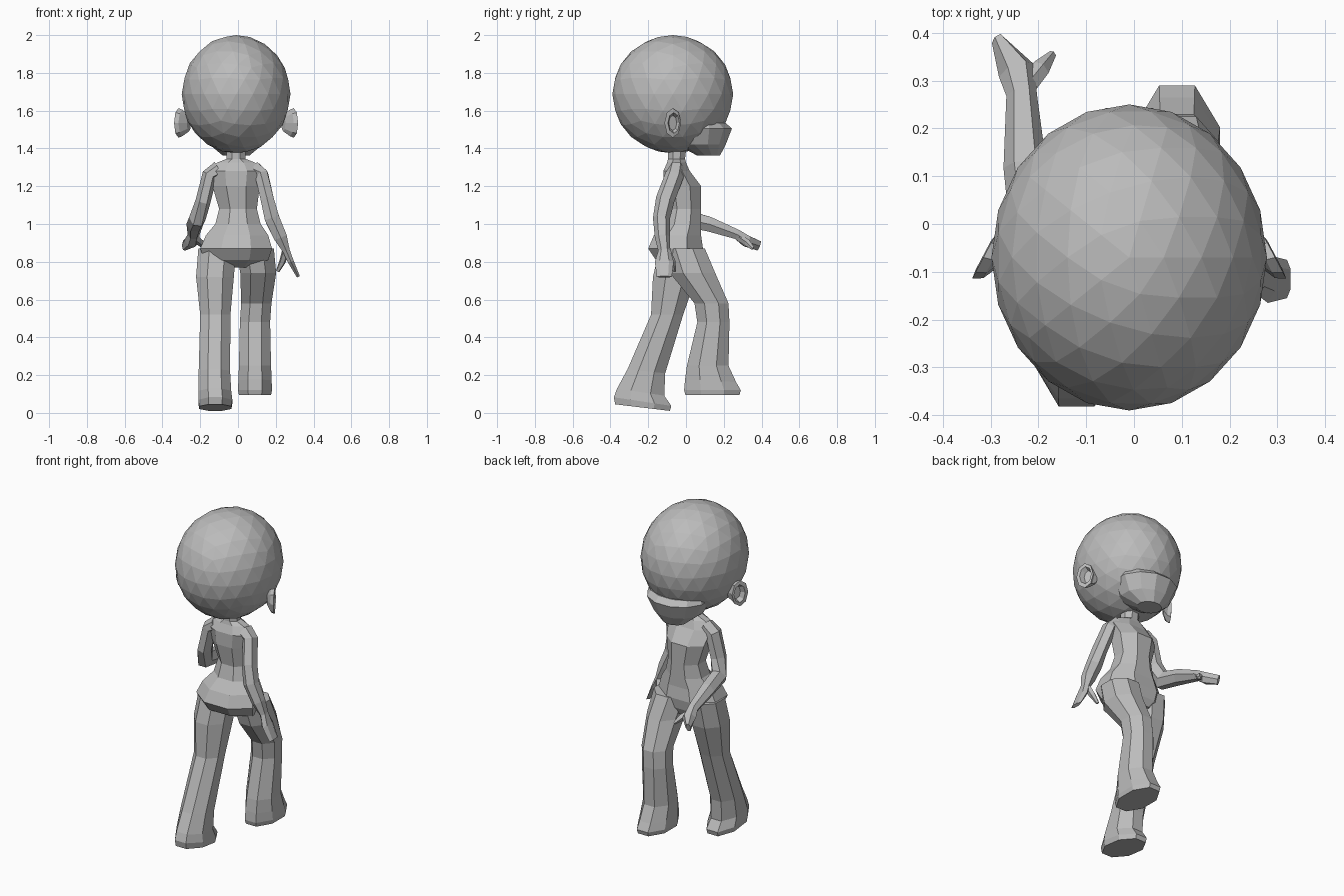
import bpy, bmesh, math
from mathutils import Vector

grey = bpy.data.materials.new("plain grey")
grey.diffuse_color = (0.5, 0.5, 0.5, 1)


def finish(name, bm):
    bmesh.ops.recalc_face_normals(bm, faces=bm.faces)
    me = bpy.data.meshes.new(name)
    bm.to_mesh(me)
    bm.free()
    me.materials.append(grey)
    ob = bpy.data.objects.new(name, me)
    bpy.context.collection.objects.link(ob)
    return ob


def skin(name, rings):
    """Join equal rings of points into one closed faceted body."""
    bm = bmesh.new()
    vs = [[bm.verts.new(p) for p in r] for r in rings]
    n = len(vs[0])
    for a, b in zip(vs, vs[1:]):
        for i in range(n):
            j = (i + 1) % n
            bm.faces.new((a[i], a[j], b[j], b[i]))
    bm.faces.new(vs[0][::-1])
    bm.faces.new(vs[-1])
    return finish(name, bm)


def stack(name, levels, n=8):
    """Level rings: z, centre x, centre y, radius x, radius y, slope along y."""
    k = 1 / math.cos(math.pi / n)
    rings = []
    for z, cx, cy, rx, ry, s in levels:
        ring = []
        for i in range(n):
            t = math.tau * (i + 0.5) / n
            dy = ry * k * math.sin(t)
            ring.append((cx + rx * k * math.cos(t), cy + dy, z + s * dy))
        rings.append(ring)
    return skin(name, rings)


def tube(name, path, ref, n=6):
    """Rings square to a path: x, y, z, half width along ref, half depth."""
    pts = [Vector(p[:3]) for p in path]
    rings = []
    for i, p in enumerate(path):
        d = (pts[min(i + 1, len(pts) - 1)] - pts[max(i - 1, 0)]).normalized()
        u = Vector(ref)
        u = (u - d * u.dot(d)).normalized()
        v = d.cross(u)
        rings.append([pts[i] + u * p[3] * math.cos(math.tau * j / n)
                      + v * p[4] * math.sin(math.tau * j / n) for j in range(n)])
    return skin(name, rings)


# Head: faceted ball
bm = bmesh.new()
bmesh.ops.create_icosphere(bm, subdivisions=3, radius=1)
bmesh.ops.scale(bm, vec=(0.288, 0.32, 0.313), verts=bm.verts)
bmesh.ops.translate(bm, vec=(-0.01, -0.07, 1.687), verts=bm.verts)
finish("head", bm)

# Lower face that juts out in front
stack("jaw", [(1.362, -.01, .12, .07, .06, 0), (1.42, -.01, .08, .14, .13, 0),
              (1.505, -.01, .08, .18, .163, 0), (1.535, -.01, .08, .17, .13, 0)], 12)

# Torso with hips, waist, shoulders and neck
stack("torso", [(.77, -.01, -.01, .10, .07, 0), (.81, -.01, -.04, .17, .12, 0),
                (.87, -.01, -.055, .19, .145, 0), (.94, -.005, -.045, .165, .125, 0),
                (1.0, 0, -.02, .12, .10, 0), (1.08, 0, -.01, .10, .09, 0),
                (1.2, -.01, -.02, .125, .10, 0), (1.28, -.01, -.05, .14, .07, 0),
                (1.325, -.01, -.05, .10, .05, 0), (1.345, -.01, -.05, .05, .045, 0),
                (1.43, -.01, -.045, .05, .05, 0)])

# Trailing leg and foot
stack("left_leg", [(.87, -.11, -.03, .10, .11, 0), (.72, -.122, -.06, .10, .115, 0),
                   (.52, -.12, -.10, .08, .085, 0), (.22, -.125, -.21, .083, .10, -.1),
                   (.11, -.122, -.24, .086, .125, -.15), (.06, -.12, -.23, .09, .152, -.15),
                   (.028, -.12, -.23, .085, .145, -.12)])

# Leading leg and foot
stack("right_leg", [(.87, .09, -.01, .10, .11, 0), (.74, .107, .035, .095, .12, 0),
                    (.58, .097, .135, .08, .09, 0), (.48, .09, .145, .08, .085, 0),
                    (.25, .09, .115, .085, .11, 0), (.17, .09, .13, .088, .135, -.05),
                    (.12, .09, .14, .09, .15, 0), (.095, .09, .14, .085, .143, 0)])

# Arm reaching forward, with fingers and thumb
tube("left_arm", [(-.10, -.05, 1.29, .045, .05), (-.15, -.05, 1.26, .04, .055),
                  (-.185, -.05, 1.12, .04, .055), (-.215, -.01, 1.03, .045, .055),
                  (-.228, .12, 1.0, .045, .045), (-.235, .27, .945, .032, .03),
                  (-.245, .32, .91, .04, .035), (-.285, .385, .885, .014, .03)], (1, 0, 0))
tube("left_thumb", [(-.235, .28, .93, .025, .02), (-.195, .325, .90, .02, .02),
                    (-.17, .355, .87, .008, .01)], (1, 0, 0), 5)

# Arm hanging back, with fingers and thumb
tube("right_arm", [(.08, -.05, 1.29, .045, .05), (.125, -.06, 1.26, .05, .04),
                   (.155, -.11, 1.13, .05, .04), (.18, -.13, 1.03, .045, .045),
                   (.225, -.125, .93, .04, .04), (.255, -.115, .86, .032, .022),
                   (.28, -.115, .80, .05, .018), (.32, -.115, .72, .04, .01)], (0, 1, 0))
tube("right_thumb", [(.25, -.10, .85, .022, .02), (.235, -.075, .80, .02, .018),
                     (.21, -.06, .75, .008, .01)], (0, 1, 0), 5)

# Ears: tilted cups with a hollow facing outward and forward
for side, name in ((-1, "left_ear"), (1, "right_ear")):
    rings = []
    # ring: outward shift, forward shift, half width, half height
    for out, fwd, w, h in ((.25, -.05, .025, .045), (.285, -.065, .045, .07),
                           (.305, -.06, .052, .078), (.305, -.055, .036, .055),
                           (.28, -.06, .025, .04)):
        rings.append([(-.01 + side * (out - .45 * w * math.sin(t)),
                       fwd - .01 + .85 * w * math.sin(t), 1.535 + h * math.cos(t))
                      for t in (math.tau * i / 8 for i in range(8))])
    skin(name, rings)
